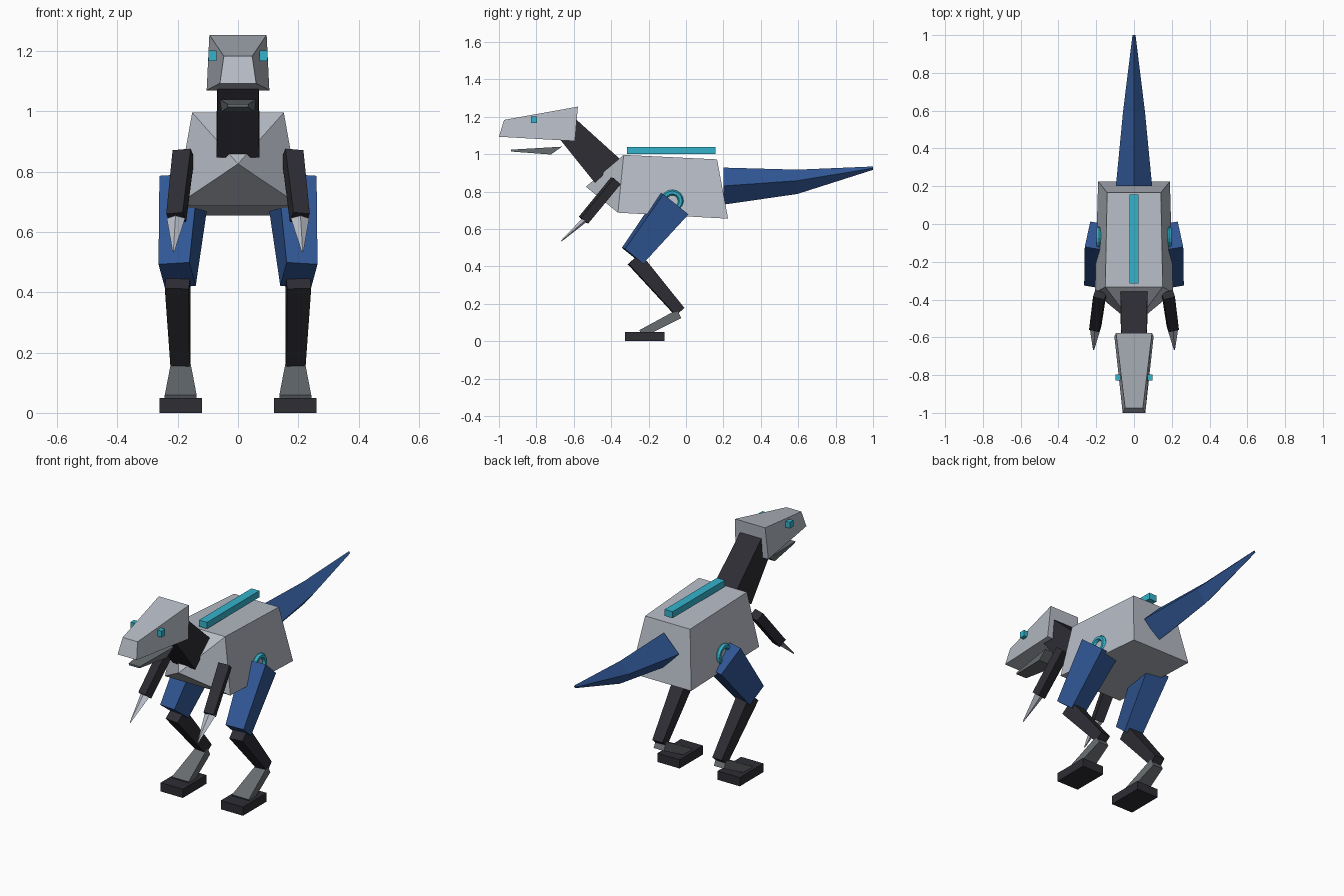
import bpy, bmesh, math
from mathutils import Vector

if "Cube" in bpy.data.objects:
    bpy.data.objects.remove(bpy.data.objects["Cube"])


def mat(name, rgb):
    m = bpy.data.materials.new(name)
    m.diffuse_color = (*rgb, 1)
    m.use_nodes = True
    m.node_tree.nodes["Principled BSDF"].inputs["Base Color"].default_value = m.diffuse_color
    return m


LIGHT = mat("light_grey", (0.47, 0.50, 0.56))
MID = mat("mid_grey", (0.135, 0.15, 0.16))
DARK = mat("charcoal", (0.027, 0.026, 0.034))
BLUE = mat("blue", (0.03, 0.095, 0.30))
CYAN = mat("cyan", (0.035, 0.45, 0.60))


def finish(name, bm, material, mirror=False):
    bmesh.ops.recalc_face_normals(bm, faces=bm.faces)
    me = bpy.data.meshes.new(name)
    bm.to_mesh(me)
    bm.free()
    me.materials.append(material)
    ob = bpy.data.objects.new(name, me)
    bpy.context.collection.objects.link(ob)
    if mirror:
        ob.modifiers.new("mirror", 'MIRROR').use_mirror_merge = False
    return ob


def loft(name, rings, material, mirror=False):
    """Skin a list of equal-sized point rings and cap the ends."""
    bm = bmesh.new()
    vs = [[bm.verts.new(p) for p in r] for r in rings]
    n = len(vs[0])
    for a, b in zip(vs, vs[1:]):
        for i in range(n):
            j = (i + 1) % n
            bm.faces.new((a[i], a[j], b[j], b[i]))
    bm.faces.new(vs[0])
    bm.faces.new(vs[-1])
    return finish(name, bm, material, mirror)


SQUARE = [(-.5, -.5), (.5, -.5), (.5, .5), (-.5, .5)]
DIAMOND = [(-.5, 0), (0, -.5), (.5, 0), (0, .5)]


def beam(name, a, b, size_a, size_b, material, mirror=True, shape=SQUARE):
    """Tapered bar from a to b with (width, depth) at each end."""
    a, b = Vector(a), Vector(b)
    q = Vector((0, 0, 1)).rotation_difference(b - a)
    rings = [[p + q @ Vector((u * s[0], v * s[1], 0)) for u, v in shape]
             for p, s in ((a, size_a), (b, size_b))]
    return loft(name, rings, material, mirror)


def block(name, lo, hi, material, mirror=False):
    rings = [[(lo[0], lo[1], z), (hi[0], lo[1], z), (hi[0], hi[1], z), (lo[0], hi[1], z)]
             for z in (lo[2], hi[2])]
    return loft(name, rings, material, mirror)


def wedge(name, ends, material):
    """Symmetric hull; each end is (top half width, y, z, bottom half width, y, z)."""
    rings = [[(-tw, ty, tz), (tw, ty, tz), (bw, by, bz), (-bw, by, bz)]
             for tw, ty, tz, bw, by, bz in ends]
    return loft(name, rings, material)


# torso: tapered box whose front face is pulled out to a pointed chest
torso = wedge("torso", [(.142, .166, .972, .19, .225, .655),
                        (.152, -.333, .996, .207, -.364, .687)], LIGHT)
bm = bmesh.new()
bm.from_mesh(torso.data)
front = min(bm.faces, key=lambda f: f.calc_center_median().y)
tip = bmesh.ops.poke(bm, faces=[front])["verts"][0]
tip.co = (0, -.535, .826)
bm.to_mesh(torso.data)
bm.free()

# head, jaw, neck
wedge("head", [(.095, -.578, 1.254, .104, -.594, 1.07),
               (.047, -.973, 1.183, .06, -1.0, 1.093)], LIGHT)
wedge("jaw", [(.06, -.663, 1.04, .055, -.722, .998),
              (.035, -.936, 1.024, .033, -.936, 1.014)], MID)
beam("neck", (0, -.42, .91), (0, -.634, 1.137), (.142, .185), (.134, .135), DARK, False)
block("eye", (.071, -.829, 1.167), (.098, -.797, 1.202), CYAN, True)

# back strip
block("back_strip", (-.025, -.315, 1.0), (.025, .157, 1.037), CYAN)

# tail: diamond section narrowing to the tip
loft("tail", [[(-w, y, zc), (0, y, lo), (w, y, zc), (0, y, hi)]
              for y, w, zc, lo, hi in ((.2, .096, .83, .73, .928),
                                       (.595, .058, .858, .787, .917),
                                       (1.0, .008, .925, .916, .934))], BLUE)

# hip rings
bpy.ops.mesh.primitive_torus_add(major_radius=.045, minor_radius=.015,
                                 major_segments=16, minor_segments=6)
bm = bmesh.new()
bm.from_mesh(bpy.context.object.data)
bpy.data.objects.remove(bpy.context.object)
for v in bm.verts:
    v.co = (.185 + v.co.z, -.073 + v.co.x, .75 + v.co.y)
finish("hip_ring", bm, CYAN, True)

# legs
beam("thigh", (.181, -.065, .736), (.202, -.286, .457), (.132, .175), (.104, .126), BLUE)
beam("shin", (.2, -.277, .440), (.19, -.033, .157), (.08, .085), (.062, .06), DARK)
beam("ankle", (.19, -.037, .146), (.19, -.24, .04), (.064, .05), (.106, .042), MID)
block("foot", (.12, -.326, 0), (.26, -.114, .05), DARK, True)

# arms and claws
beam("arm", (.181, -.375, .858), (.205, -.548, .647), (.062, .05), (.056, .05), DARK)
beam("claw", (.205, -.54, .65), (.214, -.667, .535), (.064, .03), (.006, .006), LIGHT,
     shape=DIAMOND)
